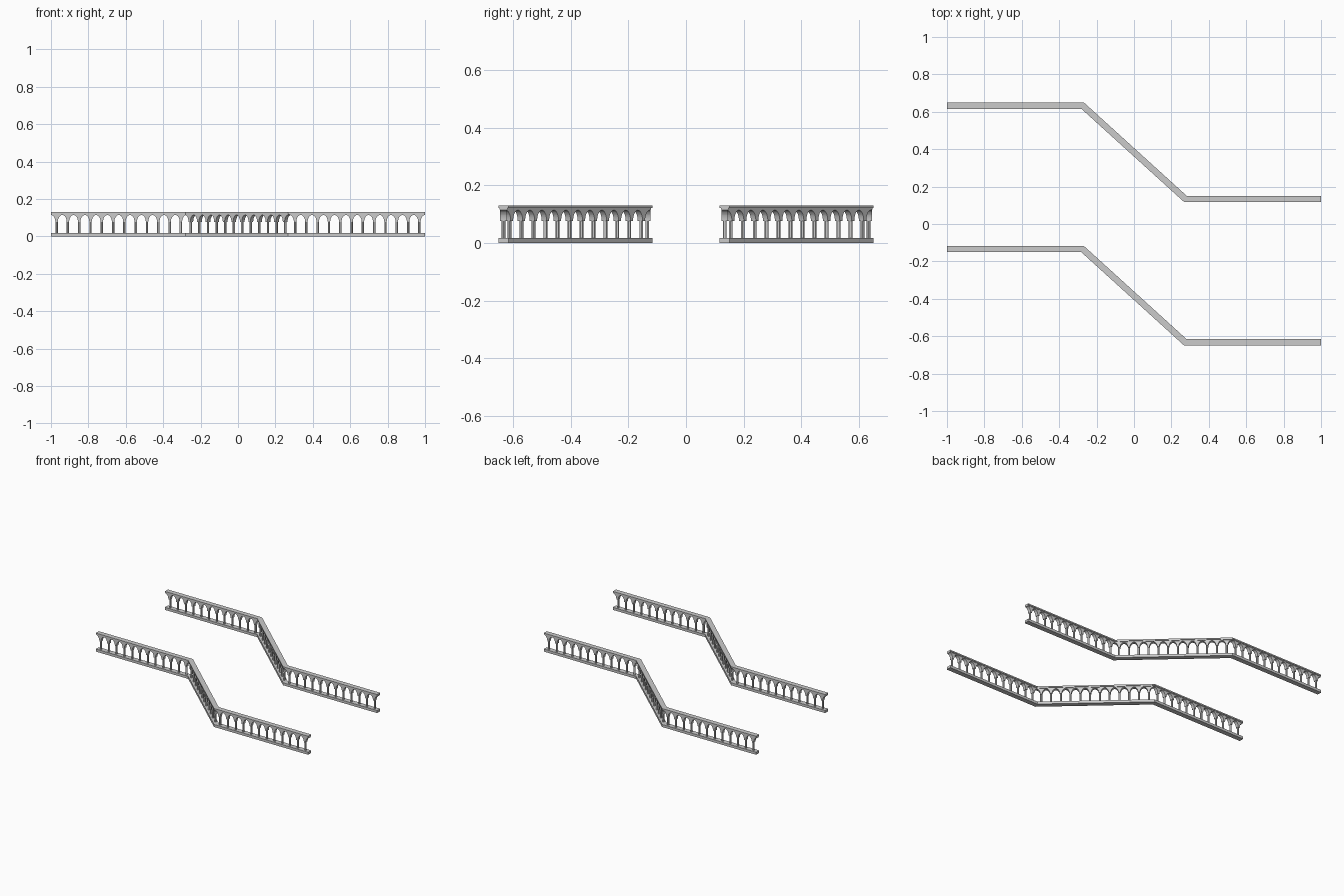
import bpy, bmesh, math
from mathutils import Vector

if "Cube" in bpy.data.objects:
    bpy.data.objects.remove(bpy.data.objects["Cube"])

PATH = [Vector(p) for p in ((-1, .633), (-.275, .633), (.275, .134), (1, .134))]
BAYS = 12
COL_R = .0065          # column radius
SPRING, CROWN, TOP = .077, .114, .119


def finish(bm, name):
    bmesh.ops.recalc_face_normals(bm, faces=bm.faces[:])
    me = bpy.data.meshes.new(name)
    bm.to_mesh(me)
    bm.free()
    ob = bpy.data.objects.new(name, me)
    bpy.context.collection.objects.link(ob)
    return ob


def loft(bm, rings):
    """Join closed rings of points and cap both ends."""
    vs = [[bm.verts.new(p) for p in r] for r in rings]
    n = len(vs[0])
    for a, b in zip(vs, vs[1:]):
        for i in range(n):
            j = (i + 1) % n
            bm.faces.new((a[i], a[j], b[j], b[i]))
    bm.faces.new(vs[0])
    bm.faces.new(vs[-1])


def perp(d):
    return Vector((-d.y, d.x))


def mitred_rail(name, path, profile):
    """Sweep a (side, z) profile along the path with mitred corners."""
    dirs = [(b - a).normalized() for a, b in zip(path, path[1:])]
    rings = []
    for i, p in enumerate(path):
        n0 = perp(dirs[max(i - 1, 0)])
        n1 = perp(dirs[min(i, len(dirs) - 1)])
        m = (n0 + n1).normalized()
        m = m / m.dot(n0)
        rings.append([(p.x + m.x * s, p.y + m.y * s, z) for s, z in profile])
    bm = bmesh.new()
    loft(bm, rings)
    return finish(bm, name)


def arcade(name, a, b, depth=.0115):
    """Arched spandrel strip, one column at the middle of each bay."""
    d = (b - a).normalized()
    n = perp(d)
    bay = (b - a).length / BAYS
    half = bay / 2 - COL_R
    # half arch samples: distance from column centre, underside height
    side = []
    for k in range(9):
        t = math.pi / 2 * k / 8
        side.append((bay / 2 - half * math.cos(t), SPRING + (CROWN - SPRING) * math.sin(t)))
    rings = []
    for i in range(BAYS):
        c = (i + .5) * bay
        pts = [(c - s, z) for s, z in reversed(side)] + [(c + s, z) for s, z in side]
        if i:
            pts = pts[1:]
        for s, z in pts:
            p = a + d * s
            l, r = p + n * depth, p - n * depth
            rings.append([(l.x, l.y, z), (l.x, l.y, TOP), (r.x, r.y, TOP), (r.x, r.y, z)])
    bm = bmesh.new()
    loft(bm, rings)
    finish(bm, name + "_arches")

    # columns
    bm = bmesh.new()
    for i in range(BAYS):
        p = a + d * (i + .5) * bay
        loft(bm, [[(p.x + COL_R * math.cos(t), p.y + COL_R * math.sin(t), z)
                   for t in (math.tau * k / 12 for k in range(12))]
                  for z in (.015, SPRING + .002)])
    ob = finish(bm, name + "_columns")
    bpy.ops.object.select_all(action='DESELECT')
    ob.select_set(True)
    bpy.context.view_layer.objects.active = ob
    bpy.ops.object.shade_smooth_by_angle()


W = .017
BASE = [(-W, 0), (W, 0), (W, .018), (-W, .018)]
# handrail with a stepped underside
RAIL = [(-.0135, .117), (.0135, .117), (.0135, .121), (W, .121),
        (W, .13), (-W, .13), (-W, .121), (-.0135, .121)]

# the second balustrade is the first turned half way round
for label, path in (("back", PATH), ("front", [-p for p in reversed(PATH)])):
    mitred_rail(label + "_base", path, BASE)
    mitred_rail(label + "_handrail", path, RAIL)
    for i, (a, b) in enumerate(zip(path, path[1:])):
        arcade(f"{label}_section_{i + 1}", a, b)
